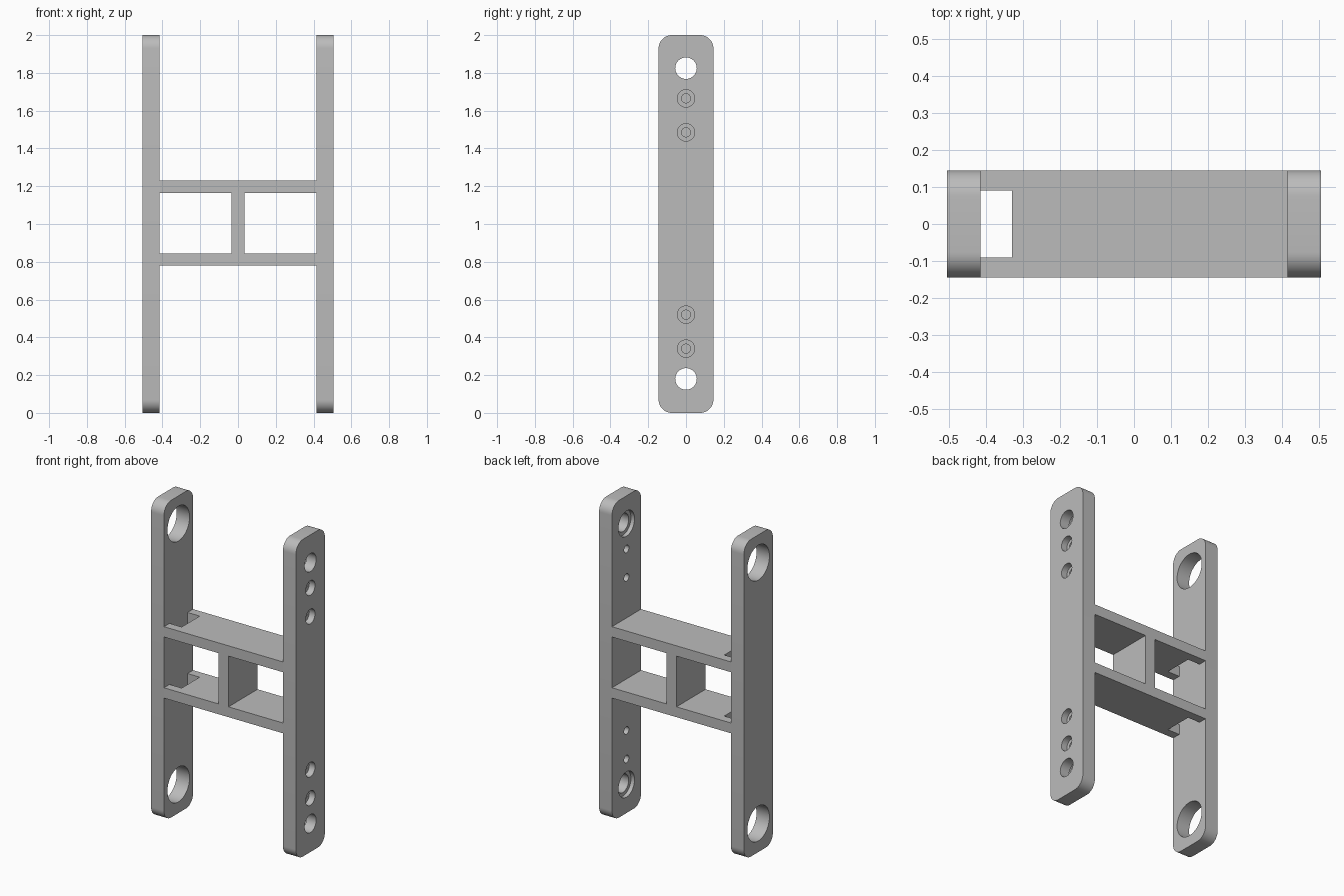
import bpy, bmesh, math

cube = bpy.data.objects.get("Cube")
if cube:
    bpy.data.objects.remove(cube)

grey = bpy.data.materials.new("plain grey")
grey.use_nodes = True
grey.diffuse_color = (0.5, 0.5, 0.5, 1)
grey.node_tree.nodes["Principled BSDF"].inputs["Base Color"].default_value = (0.5, 0.5, 0.5, 1)

INNER, OUTER = 0.415, 0.505   # side plate faces in x
HALF_Y = 0.145
HEIGHT = 2.0


def add_object(name, bm):
    bmesh.ops.recalc_face_normals(bm, faces=bm.faces)
    mesh = bpy.data.meshes.new(name)
    bm.to_mesh(mesh)
    bm.free()
    mesh.materials.append(grey)
    obj = bpy.data.objects.new(name, mesh)
    bpy.context.collection.objects.link(obj)
    return obj


def extrude(name, points, offset):
    """Solid made by pushing a flat outline along an offset."""
    bm = bmesh.new()
    face = bm.faces.new([bm.verts.new(p) for p in points])
    new = bmesh.ops.extrude_face_region(bm, geom=[face])["geom"]
    bmesh.ops.translate(bm, vec=offset, verts=[v for v in new if isinstance(v, bmesh.types.BMVert)])
    return add_object(name, bm)


def add_bore(bm, z, steps, sides=48):
    """Stepped round plug along x; steps are (x, radius) pairs."""
    rings = []
    for x, r in steps:
        angles = [2 * math.pi * i / sides for i in range(sides)]
        rings.append([bm.verts.new((x, r * math.cos(a), z + r * math.sin(a))) for a in angles])
    for a, b in zip(rings, rings[1:]):
        for i in range(sides):
            j = (i + 1) % sides
            bm.faces.new((a[i], a[j], b[j], b[i]))
    bm.faces.new(rings[0])
    bm.faces.new(rings[-1])


def side_plate(name, x0, bores, radius=0.07, steps=10):
    """Upright plate with rounded corners and bored holes."""
    outline = []
    for k, (sy, sz) in enumerate([(1, 1), (-1, 1), (-1, -1), (1, -1)]):
        cy = sy * (HALF_Y - radius)
        cz = HEIGHT / 2 + sz * (HEIGHT / 2 - radius)
        for i in range(steps + 1):
            a = math.pi / 2 * (k + i / steps)
            outline.append((x0, cy + radius * math.cos(a), cz + radius * math.sin(a)))
    plate = extrude(name, outline, (OUTER - INNER, 0, 0))

    bm = bmesh.new()
    for z, profile in bores:
        add_bore(bm, z, profile)
    cutter = add_object(name + "_cutter", bm)
    cutter.hide_render = True
    mod = plate.modifiers.new("holes", 'BOOLEAN')
    mod.object = cutter
    mod.solver = 'EXACT'
    bpy.ops.object.select_all(action='DESELECT')
    bpy.context.view_layer.objects.active = plate
    plate.select_set(True)
    bpy.ops.object.modifier_apply(modifier=mod.name)
    bpy.data.objects.remove(cutter)
    bpy.ops.object.shade_smooth_by_angle(angle=math.radians(30))


# Left plate: pivot holes recessed inside, screw holes recessed outside
pivot = [(INNER - 0.05, 0.08), (INNER + 0.025, 0.08), (INNER + 0.025, 0.057), (OUTER + 0.05, 0.057)]
screw = [(INNER - 0.05, 0.024), (OUTER - 0.04, 0.024), (OUTER - 0.04, 0.046), (OUTER + 0.05, 0.046)]
heights = [(0.18, pivot), (0.34, screw), (0.52, screw)]
mirrored = [(HEIGHT + 0.005 - z, p) for z, p in heights]
side_plate("left_plate", INNER, heights + mirrored)

# Right plate: one wide plain hole near each end
wide = [(-OUTER - 0.05, 0.11), (-INNER + 0.05, 0.11)]
side_plate("right_plate", -OUTER, [(0.18, wide), (1.825, wide)])

# Crossbars, notched beside the right plate
notch_x, notch_y = -0.33, 0.09
for name, z, thick in (("lower_crossbar", 0.78, 0.065), ("upper_crossbar", 1.165, 0.065)):
    half = [(INNER, HALF_Y), (-INNER, HALF_Y), (-INNER, notch_y), (notch_x, notch_y)]
    outline = half + [(x, -y) for x, y in reversed(half)]
    extrude(name, [(x, y, z) for x, y in outline], (0, 0, thick))

# Central web between the crossbars
web = [(0.035, HALF_Y), (-0.035, HALF_Y), (-0.035, -HALF_Y), (0.035, -HALF_Y)]
extrude("center_web", [(x, y, 0.845) for x, y in web], (0, 0, 0.32))
